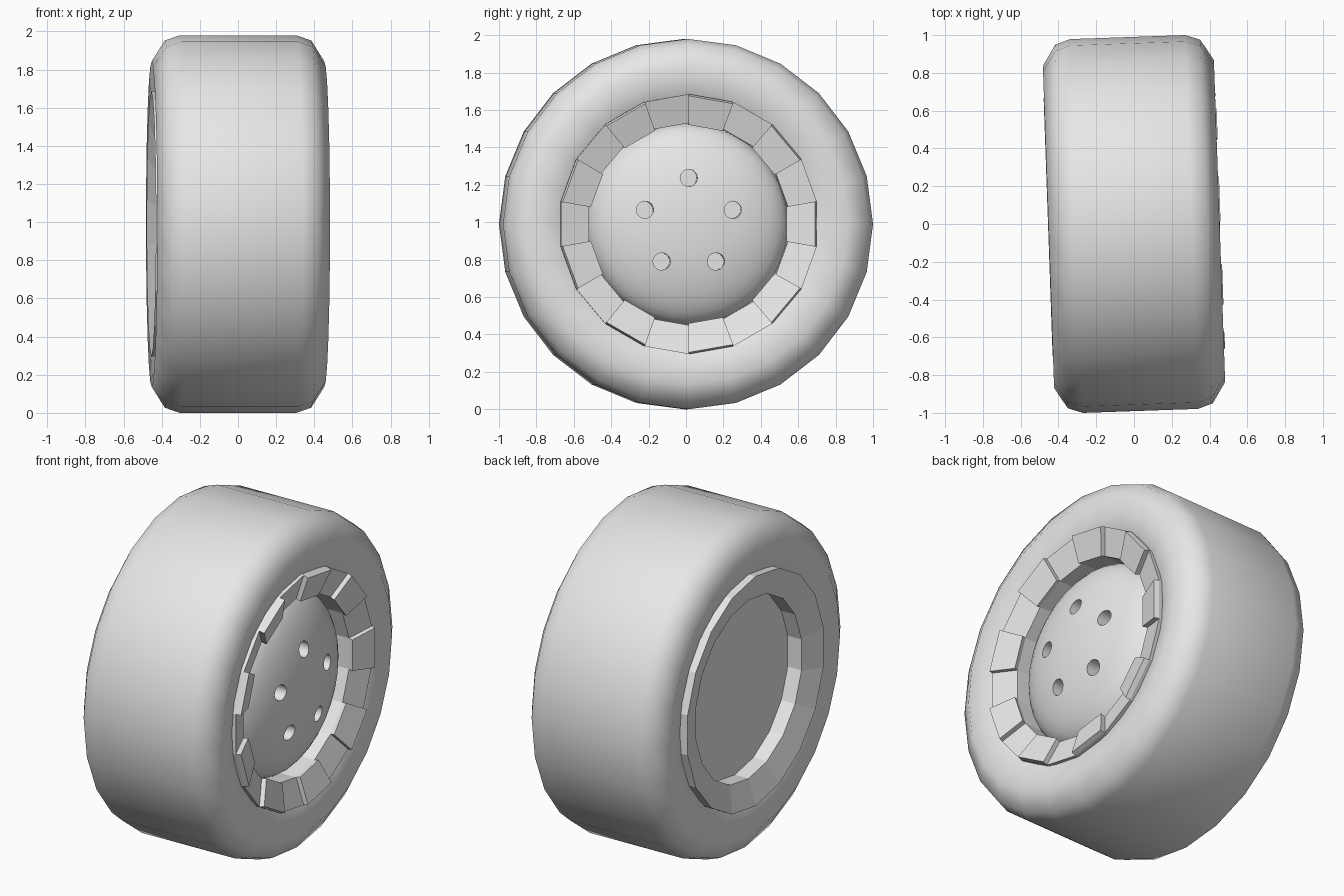
import bpy, bmesh, math
from mathutils import Matrix, Vector

if "Cube" in bpy.data.objects:
    bpy.data.objects.remove(bpy.data.objects["Cube"])

RADIUS = 0.99
PLACE = Matrix.Translation((0, 0, RADIUS)) @ Matrix.Rotation(math.radians(2), 4, 'Z')

grey = bpy.data.materials.new("plain grey")
grey.use_nodes = True
grey.diffuse_color = (0.8, 0.8, 0.8, 1)
grey.node_tree.nodes["Principled BSDF"].inputs["Base Color"].default_value = (0.8, 0.8, 0.8, 1)


def polar(x, r, a):
    """Point at height x along the axle, radius r, angle a from the top."""
    return Vector((x, r * math.sin(a), r * math.cos(a)))


def finish(bm, name, smooth=None):
    bmesh.ops.remove_doubles(bm, verts=bm.verts, dist=1e-5)
    bmesh.ops.recalc_face_normals(bm, faces=bm.faces)
    bm.transform(PLACE)
    mesh = bpy.data.meshes.new(name)
    bm.to_mesh(mesh)
    bm.free()
    mesh.materials.append(grey)
    obj = bpy.data.objects.new(name, mesh)
    bpy.context.collection.objects.link(obj)
    if smooth:
        smooth_by_angle(obj, smooth)
    return obj


def smooth_by_angle(obj, degrees):
    bpy.ops.object.select_all(action='DESELECT')
    obj.select_set(True)
    bpy.context.view_layer.objects.active = obj
    bpy.ops.object.shade_smooth_by_angle(angle=math.radians(degrees))


def lathe(profile, sides, closed=False):
    """Spin an (x, radius) profile around the axle."""
    bm = bmesh.new()
    verts = [bm.verts.new(polar(x, r, 0)) for x, r in profile]
    pairs = list(zip(verts, verts[1:]))
    if closed:
        pairs.append((verts[-1], verts[0]))
    edges = [bm.edges.new(p) for p in pairs]
    bmesh.ops.spin(bm, geom=verts + edges, cent=(0, 0, 0), axis=(1, 0, 0),
                   angle=math.tau, steps=sides, use_merge=True)
    return bm


# Tyre: rounded shoulders and dished sidewalls
half = [(0.305, RADIUS), (0.384, 0.963), (0.453, 0.853), (0.41, 0.695), (0.39, 0.66)]
tyre = [(-x, r) for x, r in reversed(half)] + half
finish(lathe(tyre, 24, closed=True), "tyre", smooth=70)

# Rim: recessed back, sloped front ring and a well for the hub cap
OUTER, INNER = (0.43, 0.695), (0.38, 0.54)
rim = [(-0.32, 0), (-0.32, 0.54), (-0.41, 0.54), (-0.455, 0.695),
       OUTER, INNER, (0.25, 0.54), (0.25, 0)]
finish(lathe(rim, 18), "rim")

# Raised blocks on every other segment of the front ring
bm = bmesh.new()
step = math.tau / 18
for k in range(0, 18, 2):
    a, b = k * step, (k + 1) * step
    base = [polar(*OUTER, a), polar(*OUTER, b), polar(*INNER, b), polar(*INNER, a)]
    normal = (base[1] - base[0]).cross(base[2] - base[1]).normalized()
    if normal.x < 0:
        normal.negate()
    low = [bm.verts.new(p) for p in base]
    high = [bm.verts.new(p + normal * 0.03) for p in base]
    bm.faces.new(low)
    bm.faces.new(high)
    for i in range(4):
        j = (i + 1) % 4
        bm.faces.new((low[i], low[j], high[j], high[i]))
# Neighbouring blocks never touch, so merging keeps each one closed
finish(bm, "rim_blocks")

# Domed hub cap
BASE, HEIGHT, RINGS = 0.255, 0.2, 10
arc = [(BASE, 0)]
for i in range(RINGS + 1):
    t = math.pi / 2 * i / RINGS
    arc.append((BASE + HEIGHT * math.sin(t), 0.538 * math.cos(t) if i < RINGS else 0))
hub = finish(lathe(arc, 32), "hub_cap")

# Five bolt holes cut into the cap
bm = bmesh.new()
for k in range(5):
    spot = Matrix.Translation(polar(0.44, 0.247, k * math.tau / 5))
    bmesh.ops.create_cone(bm, cap_ends=True, segments=20, radius1=0.046, radius2=0.046,
                          depth=0.22, matrix=spot @ Matrix.Rotation(math.pi / 2, 4, 'Y'))
cutter = finish(bm, "bolt_hole_cutter")
cutter.hide_render = True
cut = hub.modifiers.new("bolt holes", 'BOOLEAN')
cut.operation = 'DIFFERENCE'
cut.solver = 'EXACT'
cut.object = cutter
bpy.context.view_layer.objects.active = hub
bpy.ops.object.modifier_apply(modifier=cut.name)
bpy.data.objects.remove(cutter)
smooth_by_angle(hub, 35)
